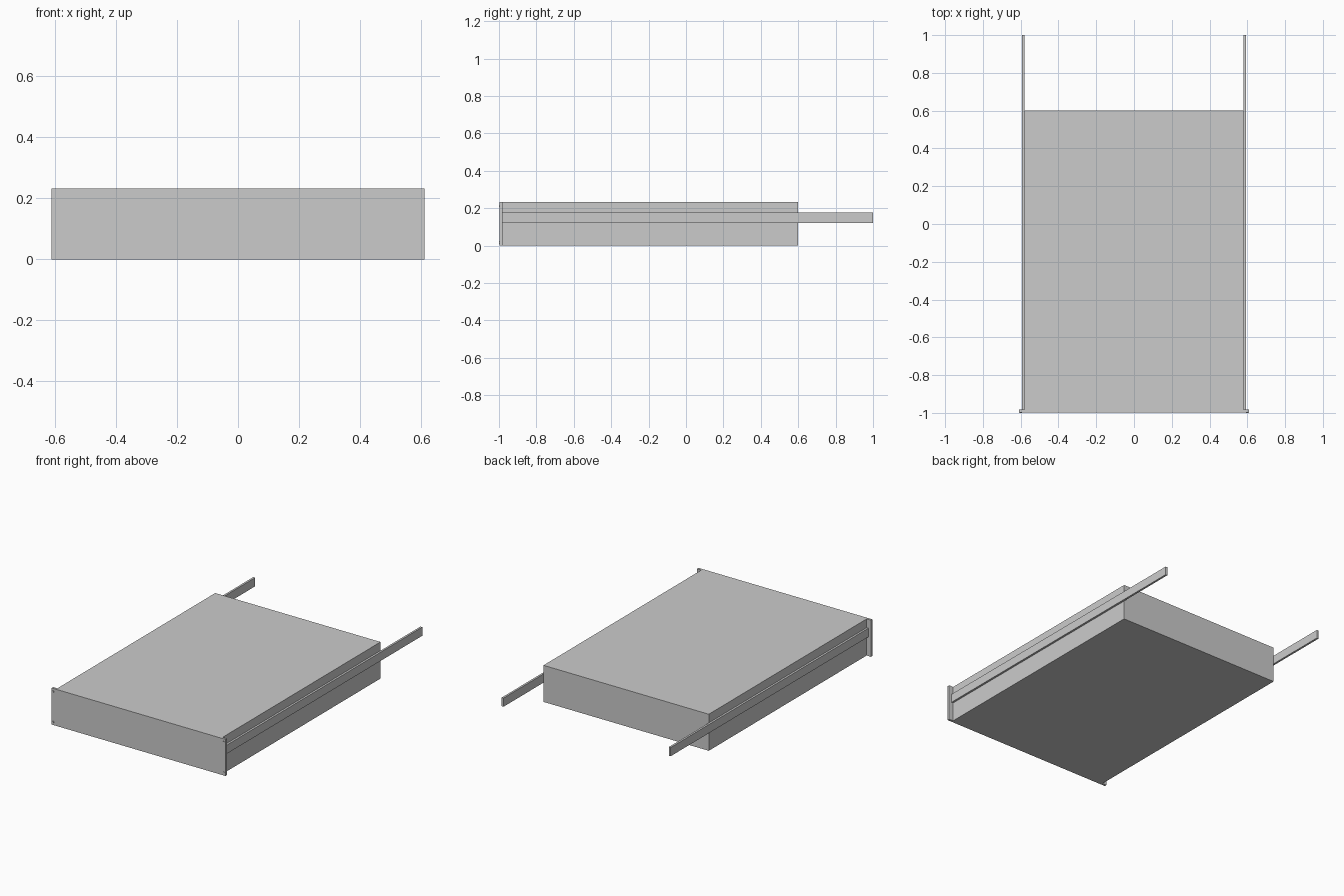
import bpy, math

if "Cube" in bpy.data.objects:
    bpy.data.objects.remove(bpy.data.objects["Cube"])

def box(name, lo, hi):
    """Axis-aligned box between two corners."""
    bpy.ops.mesh.primitive_cube_add(size=1, location=[(a + b) / 2 for a, b in zip(lo, hi)])
    ob = bpy.context.object
    ob.name = name
    ob.scale = [b - a for a, b in zip(lo, hi)]
    bpy.ops.object.transform_apply(location=False, rotation=False, scale=True)
    return ob

H = 0.232   # chassis height
W = 0.58    # half width of the chassis

# Main case and front plate
box("case", (-W, -0.985, 0), (W, 0.60, H))
box("front_plate", (-W, -0.997, 0), (W, -0.985, H))

for side, s in (("left", -1), ("right", 1)):
    def side_box(name, x0, x1, y0, y1, z0, z1):
        xs = sorted((s * x0, s * x1))
        return box(f"{side}_{name}", (xs[0], y0, z0), (xs[1], y1, z1))

    # Mounting ear beside the front plate
    side_box("mounting_ear", W, 0.61, -0.997, -0.982, 0, H)

    # Slide rail running past the back of the case
    side_box("slide_rail", W, 0.593, -0.982, 1.0, 0.122, 0.177)

    # Screws at the top and bottom of the ear
    for level, z in (("lower", 0.018), ("upper", 0.212)):
        bpy.ops.mesh.primitive_cylinder_add(
            vertices=16, radius=0.006, depth=0.006,
            location=(s * 0.599, -0.997, z), rotation=(math.pi / 2, 0, 0))
        screw = bpy.context.object
        screw.name = f"{side}_{level}_screw"
        bpy.ops.object.shade_smooth_by_angle()
